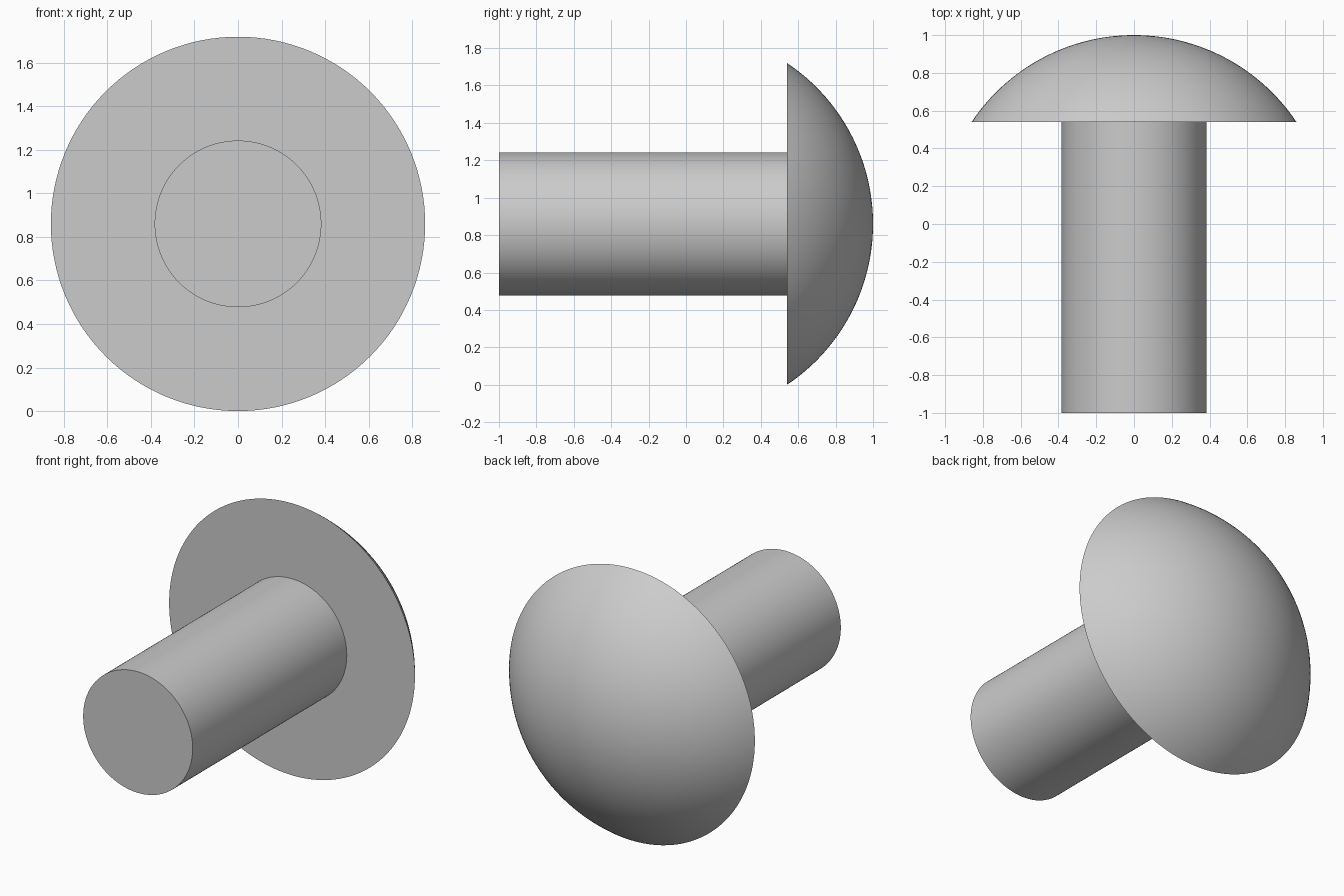
import bpy, bmesh, math
from mathutils import Matrix, Vector

cube = bpy.data.objects.get("Cube")
if cube:
    bpy.data.objects.remove(cube, do_unlink=True)

SEGMENTS = 128
RIM_R, SHANK_R = 0.86, 0.383
TIP_Y, SEAT_Y, CROWN_Y = -1.0, 0.54, 1.0
AXIS_Z = RIM_R

grey = bpy.data.materials.new("steel grey")
grey.use_nodes = True
colour = (0.6, 0.6, 0.6, 1)
grey.diffuse_color = colour
grey.node_tree.nodes["Principled BSDF"].inputs["Base Color"].default_value = colour


def revolve(name, profile):
    """Turn a profile of (radius, y) points about the lengthwise axis."""
    bm = bmesh.new()
    verts = [bm.verts.new((r, y, 0)) for r, y in profile]
    edges = [bm.edges.new(pair) for pair in zip(verts, verts[1:])]
    bmesh.ops.spin(bm, geom=verts + edges, cent=(0, 0, 0), axis=(0, 1, 0),
                   angle=math.tau, steps=SEGMENTS, use_merge=True)
    bmesh.ops.remove_doubles(bm, verts=bm.verts, dist=0.0001)
    bmesh.ops.recalc_face_normals(bm, faces=bm.faces)
    # Point the normals away from the middle of the part
    middle = Vector((0, (profile[0][1] + profile[-1][1]) / 2, 0))
    far = max(bm.faces, key=lambda f: f.calc_center_median().y)
    if far.normal.dot(far.calc_center_median() - middle) < 0:
        bmesh.ops.reverse_faces(bm, faces=bm.faces)
    bmesh.ops.translate(bm, verts=bm.verts, vec=(0, 0, AXIS_Z))
    mesh = bpy.data.meshes.new(name)
    bm.to_mesh(mesh)
    bm.free()
    mesh.materials.append(grey)
    obj = bpy.data.objects.new(name, mesh)
    bpy.context.collection.objects.link(obj)
    bpy.ops.object.select_all(action='DESELECT')
    obj.select_set(True)
    bpy.context.view_layer.objects.active = obj
    bpy.ops.object.shade_smooth_by_angle(angle=math.radians(30))
    return obj


# Plain cylindrical shank with a flat end
revolve("shank", [(0, TIP_Y), (SHANK_R, TIP_Y), (SHANK_R, SEAT_Y)])

# Domed head: flat underside ring, then a spherical cap
height = CROWN_Y - SEAT_Y
ball_r = (RIM_R ** 2 + height ** 2) / (2 * height)
sweep = math.asin(RIM_R / ball_r)
STEPS = 32
dome = []
for i in range(STEPS + 1):
    a = sweep * (1 - i / STEPS)
    dome.append((ball_r * math.sin(a), CROWN_Y - ball_r * (1 - math.cos(a))))
revolve("domed_head", [(SHANK_R, SEAT_Y)] + dome)
